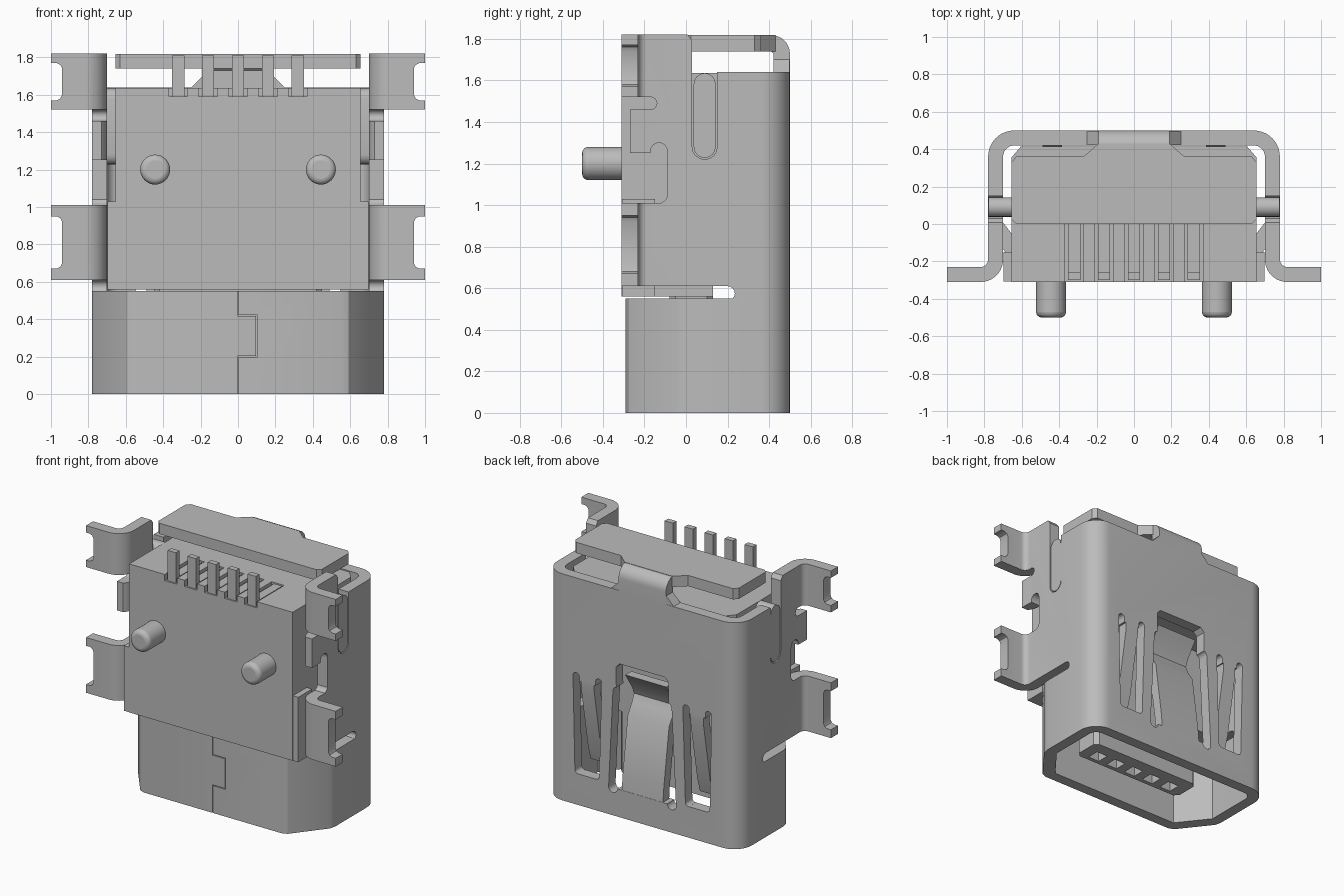
import bpy, bmesh
from math import sin, cos, pi, atan2, radians

if "Cube" in bpy.data.objects:
    bpy.data.objects.remove(bpy.data.objects["Cube"])

metal = bpy.data.materials.new("plain_grey")
metal.use_nodes = True
GREY = (0.5, 0.5, 0.5, 1)
metal.diffuse_color = GREY
metal.node_tree.nodes["Principled BSDF"].inputs["Base Color"].default_value = GREY


def prism(name, pts, axis, lo, hi):
    """Extrude a 2D outline along an axis: X uses (y, z), Y uses (x, z), Z uses (x, y)."""
    place = {"X": lambda a, b, h: (h, a, b),
             "Y": lambda a, b, h: (a, h, b),
             "Z": lambda a, b, h: (a, b, h)}[axis]
    bm = bmesh.new()
    rings = [[bm.verts.new(place(a, b, h)) for a, b in pts] for h in (lo, hi)]
    for ring in rings:
        bm.faces.new(ring)
    n = len(pts)
    for i in range(n):
        j = (i + 1) % n
        bm.faces.new((rings[0][i], rings[0][j], rings[1][j], rings[1][i]))
    bmesh.ops.recalc_face_normals(bm, faces=bm.faces)
    mesh = bpy.data.meshes.new(name)
    bm.to_mesh(mesh)
    bm.free()
    obj = bpy.data.objects.new(name, mesh)
    mesh.materials.append(metal)
    bpy.context.collection.objects.link(obj)
    return obj


def rect(a0, a1, b0, b1):
    return [(a0, b0), (a1, b0), (a1, b1), (a0, b1)]


def box(name, x0, x1, y0, y1, z0, z1):
    return prism(name, rect(x0, x1, y0, y1), "Z", z0, z1)


def arc(cx, cy, r, start, end, steps=10):
    angles = [radians(start + (end - start) * i / steps) for i in range(steps + 1)]
    return [(cx + r * cos(t), cy + r * sin(t)) for t in angles]


def stadium(p, q, r):
    """Outline of a slot with round ends."""
    t = atan2(q[1] - p[1], q[0] - p[0]) * 180 / pi
    return arc(*p, r, t + 90, t + 270, 8) + arc(*q, r, t - 90, t + 90, 8)


def mirrored(half):
    return half + [(-x, y) for x, y in reversed(half)]


def cut(obj, cutters):
    bpy.context.view_layer.objects.active = obj
    for c in cutters:
        c.hide_render = True
        mod = obj.modifiers.new("cut", "BOOLEAN")
        mod.operation, mod.solver, mod.object = "DIFFERENCE", "EXACT", c
        bpy.ops.object.modifier_apply(modifier=mod.name)


def strip(name, path, thick, x0, x1):
    """Bent sheet strip following (y, z) points."""
    return prism(name, path + [(y - thick, z) for y, z in reversed(path)], "X", x0, x1)


SIDES = (-1, 1)
PINS = [0.16 * i for i in range(-2, 3)]
helpers = []


def helper(obj):
    helpers.append(obj)
    return obj


# Cutters for the spring openings in the back wall
back = [helper(prism("latch_opening", mirrored([(0.2, 0.2), (0.21, 1.08), (0.18, 1.11)]), "Y", 0.38, 0.6))]
for s in SIDES:
    back += [helper(prism("spring_cutter", o, "Y", 0.38, 0.6)) for o in (
        stadium((s * 0.2, 0.9), (s * 0.235, 0.2), 0.035),
        stadium((s * 0.53, 0.93), (s * 0.515, 0.25), 0.025),
        stadium((s * 0.35, 0.93), (s * 0.37, 0.25), 0.025),
        [(s * 0.53, 0.9), (s * 0.515, 0.225), (s * 0.37, 0.225), (s * 0.35, 0.9)])]

# Mouth of the shell: closed ring with chamfered front corners and a seam
mouth = prism("shell_mouth", mirrored([(0.55, -0.29), (0.59, -0.275), (0.77, -0.045), (0.78, 0)]
                                      + arc(0.64, 0.36, 0.14, 0, 90)), "Z", 0, 0.55)
hollow = prism("mouth_hollow", mirrored([(0.53, -0.21), (0.7, 0.007)]
                                        + arc(0.64, 0.36, 0.06, 0, 90)), "Z", -0.1, 0.7)
seam = []
for x0, x1, z0, z1 in ((0, 0, -0.1, 0.2), (0, 0.1, 0.2, 0.2), (0.1, 0.1, 0.2, 0.42),
                       (0, 0.1, 0.42, 0.42), (0, 0, 0.42, 0.6)):
    g = 0.003
    seam.append(helper(box("seam_cutter", x0 - g, x1 + g, -0.4, -0.26, z0 - g, z1 + g)))
cut(mouth, [helper(hollow)] + seam + back)

# Upper shell: U-shaped sheet whose sides bend out into solder feet
half = (arc(0.64, 0.36, 0.14, 90, 0) + arc(0.82, -0.19, 0.04, 180, 270, 6)
        + [(1, -0.23), (1, -0.31)] + arc(0.82, -0.19, 0.12, 270, 180)
        + arc(0.64, 0.36, 0.06, 0, 90))
shell = prism("upper_shell", mirrored(half), "Z", 0.55, 1.82)
side_outlines = [
    stadium((-0.6, 0.575), (0.2, 0.575), 0.035),
    stadium((-0.6, 1.49), (-0.17, 1.49), 0.03),
    stadium((-0.13, 1.0 + 0.05), (-0.13, 1.26), 0.04),
    [(-0.6, 1.01), (-0.12, 1.01), (-0.09, 1.04), (-0.09, 1.25), (-0.6, 1.25)],
    rect(-0.6, -0.27, 1.2, 1.5),
    stadium((0.09, 1.28), (0.09, 1.9), 0.06),
    [(0.03, 1.64), (0.03, 1.79), (0, 1.83), (0, 2), (0.7, 2), (0.7, 1.64)]]
cuts = [helper(prism("side_cutter", o, "X", -1.2, 1.2)) for o in side_outlines]
for s in SIDES:
    cuts.append(helper(box("foot_gap", s * 0.781, s * 1.2, -0.6, -0.15, 1.01, 1.52)))
    for z0, z1 in ((0.67, 0.95), (1.57, 1.77)):
        notch = [(s * 1.1, z0), (s * 0.97, z0), (s * 0.95, z0 + 0.01), (s * 0.94, z0 + 0.03),
                 (s * 0.94, z1 - 0.03), (s * 0.95, z1 - 0.01), (s * 0.97, z1), (s * 1.1, z1)]
        cuts.append(helper(prism("foot_notch", notch, "Y", -0.5, -0.1)))
cut(shell, cuts + back)

# Folded cover on top, joined to the back wall by a bent neck
prism("top_cover", mirrored([(0.63, 0), (0.655, 0.025), (0.655, 0.33), (0.63, 0.36),
                             (0.27, 0.36), (0.19, 0.43)]), "Z", 1.74, 1.818)
prism("cover_neck", [(0.5, 1.62)] + arc(0.41, 1.728, 0.09, 0, 90)
      + [(0.41, 1.74), (0.42, 1.73), (0.42, 1.62)], "X", -0.19, 0.19)
prism("neck_flare", mirrored([(0.25, 1.62), (0.25, 1.64), (0.19, 1.7)]), "Y", 0.422, 0.498)

# Spring latch and its two side arms
strip("centre_latch", [(0.5, 0.18), (0.49, 0.3), (0.43, 0.72), (0.38, 0.8), (0.36, 0.85),
                       (0.38, 0.9), (0.44, 0.99), (0.46, 1.02)], 0.07, -0.165, 0.165)
for s in SIDES:
    strip("side_spring", [(0.5, 0.92), (0.5, 0.85), (0.42, 0.4), (0.39, 0.3)], 0.07,
          s * 0.385, s * 0.49)

# Insulating body with pin channels, shoulder block and tongue
body = prism("body", [(-0.31, 0.56), (0.13, 0.56), (0.13, 1.18), (0.415, 1.18),
                      (0.415, 1.635), (-0.31, 1.635)], "X", -0.655, 0.655)
cut(body, [helper(box("pin_channel", x - 0.05, x + 0.05, -0.5, 0, 1.59, 1.8)) for x in PINS]
    + [helper(prism("corner_cutter", [(s * 0.6, 0.5), (s * 0.6, 0.42), (s * 0.66, 0.35),
                                      (s * 0.8, 0.35)], "Z", 1, 2)) for s in SIDES])
box("body_shoulder", -0.698, 0.698, -0.308, -0.15, 0.56, 1.03)
tongue = prism("tongue", mirrored([(0.42, -0.08), (0.45, -0.05), (0.45, 0.1), (0.42, 0.13)]),
               "Z", 0.12, 0.6)
cut(tongue, [helper(box("contact_slot", x - 0.045, x + 0.045, -0.05, 0.04, 0, 0.3))
             for x in PINS])
for s in SIDES:
    prism("side_key", stadium((0.09, 1.28), (0.09, 1.582), 0.053), "X", s * 0.6, s * 0.778)

# Contact pins
for x in PINS:
    prism("contact_pin", [(-0.3, 1.585), (0, 1.585), (0, 1.625), (-0.26, 1.625),
                          (-0.26, 1.81), (-0.3, 1.81)], "X", x - 0.033, x + 0.033)

# Locating pegs on the front
for s in SIDES:
    peg = prism("locating_peg", arc(s * 0.443, 1.2, 0.08, 0, 348.75, 31), "Y", -0.5, -0.28)
    mod = peg.modifiers.new("round_tip", "BEVEL")
    mod.width, mod.segments, mod.limit_method = 0.03, 4, "ANGLE"
    mod.angle_limit = radians(60)

# Remove cutters and smooth the rounded faces
for h in helpers:
    bpy.data.objects.remove(h)
bpy.ops.object.select_all(action="DESELECT")
for obj in bpy.context.collection.objects:
    if obj.type == "MESH" and metal.name in obj.data.materials:
        obj.select_set(True)
        bpy.context.view_layer.objects.active = obj
bpy.ops.object.shade_smooth_by_angle(angle=radians(30))
